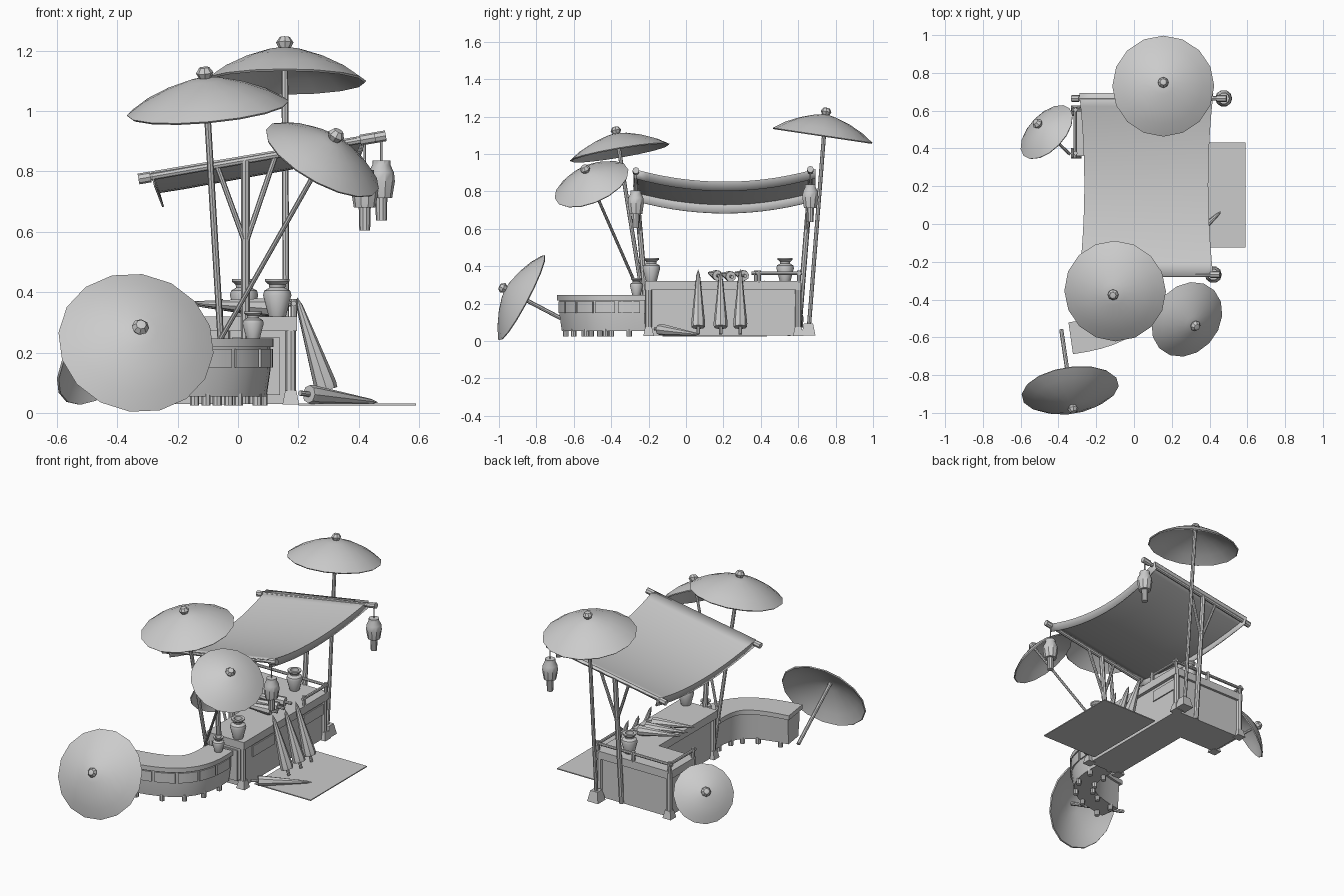
import bpy, bmesh, math
from mathutils import Vector as V

if "Cube" in bpy.data.objects:
    bpy.data.objects.remove(bpy.data.objects["Cube"])

mat = bpy.data.materials.new("plain grey")
mat.use_nodes = True
GREY = (0.6, 0.6, 0.6, 1)
mat.diffuse_color = GREY
mat.node_tree.nodes["Principled BSDF"].inputs["Base Color"].default_value = GREY


def finish(name, bm, smooth=True):
    bmesh.ops.recalc_face_normals(bm, faces=bm.faces)
    me = bpy.data.meshes.new(name)
    bm.to_mesh(me)
    bm.free()
    me.materials.append(mat)
    ob = bpy.data.objects.new(name, me)
    bpy.context.collection.objects.link(ob)
    if smooth:
        bpy.ops.object.select_all(action='DESELECT')
        ob.select_set(True)
        bpy.context.view_layer.objects.active = ob
        bpy.ops.object.shade_smooth_by_angle(angle=math.radians(35))
    return ob


def box(name, x, y, z, taper=1):
    bm = bmesh.new()
    bmesh.ops.create_cube(bm, size=1)
    for v in bm.verts:
        k = taper if v.co.z > 0 else 1
        v.co = V(((x[0] + x[1]) / 2 + v.co.x * (x[1] - x[0]) * k,
                  (y[0] + y[1]) / 2 + v.co.y * (y[1] - y[0]) * k,
                  z[0] if v.co.z < 0 else z[1]))
    return finish(name, bm, False)


def lathe(name, profile, origin, axis=(0, 0, 1), sides=12):
    """Revolve (radius, height) points about an axis; radius 0 closes the shape."""
    rot = V((0, 0, 1)).rotation_difference(V(axis).normalized())
    bm = bmesh.new()
    rings = []
    for r, h in profile:
        n = sides if r > 0 else 1
        rings.append([bm.verts.new(V(origin) + rot @ V((
            r * math.cos(math.tau * i / sides), r * math.sin(math.tau * i / sides), h)))
            for i in range(n)])
    for a, b in zip(rings, rings[1:]):
        for i in range(sides):
            j = (i + 1) % sides
            ring = [a[i % len(a)], a[j % len(a)], b[j % len(b)], b[i % len(b)]]
            bm.faces.new(list(dict.fromkeys(ring)))
    return finish(name, bm)


def rod(name, a, b, r, r2=None, sides=8):
    d = V(b) - V(a)
    return lathe(name, [(0, 0), (r, 0), (r2 or r, d.length), (0, d.length)], a, d, sides)


def parasol(name, rim, axis, radius, height, foot):
    """Open parasol: thin domed cover, round finial and a pole to the foot."""
    ax = V(axis).normalized()
    outer = [(radius, 0), (radius * .78, height * .36), (radius * .5, height * .68),
             (radius * .22, height * .9), (0, height)]
    inner = [(r * .98, h - .006) for r, h in outer[:-1]] + [(0, height - .006)]
    lathe(name + "_cover", inner[::-1] + outer, rim, ax, 16)
    lathe(name + "_finial", [(0, 0), (.018, 0), (.029, .022), (.017, .04), (0, .043)],
          V(rim) + ax * (height - .008), ax, 8)
    rod(name + "_pole", foot, V(rim) + ax * height * .95, .011 if radius > .25 else .008)


# Open parasols
parasol("back_parasol", (.155, .73, 1.10), (0, .15, 1), .27, .115, (.16, .655, .05))
parasol("tall_parasol", (-.10, -.355, 1.01), (-.09, -.17, 1), .27, .105, (-.045, -.2, .04))
parasol("tilted_parasol", (.28, -.505, .84), (.57, -.44, 1), .212, .085, (-.066, -.237, .23))
parasol("ground_parasol", (-.338, -.88, .232), (.13, -.87, .46), .26, .10, (-.385, -.56, .065))
parasol("small_parasol", (-.463, .487, .175), (-.616, .577, .535), .175, .065, (-.34, .37, .07))
box("parasol_base", (.125, .2), (.617, .692), (.03, .095), .65)

# Sagging cloth roof with short hanging hems on both long sides
bm = bmesh.new()
NU, NV = 8, 14
rows = []
for j in range(NV + 1):
    s = 2 * j / NV - 1
    bow, y = .027 * (1 - s * s), .207 + .485 * s
    x0, x1 = -.29 + bow, .42 - bow
    row = []
    for i in range(NU + 1):
        u = i / NU
        z = .80 + .12 * u - .068 * (1 - s * s)
        row.append(bm.verts.new((x0 + (x1 - x0) * u, y, z)))
    low, high = row[0].co, row[-1].co
    row.insert(0, bm.verts.new(low + V((.012, 0, -.05))))
    row.append(bm.verts.new(high + V((-.006, 0, -.05))))
    rows.append(row)
for a, b in zip(rows, rows[1:]):
    for i in range(len(a) - 1):
        bm.faces.new((a[i], a[i + 1], b[i + 1], b[i]))
cloth = finish("cloth_roof", bm)
solid = cloth.modifiers.new("thickness", 'SOLIDIFY')
solid.thickness = .006

# Roof frames: post, two braces and a sloping beam with end caps
BARREL = [(0, 0), (.018, 0), (.02, .075), (.036, .075), (.045, .13),
          (.042, .16), (.03, .185), (.03, .2), (0, .2)]
for side, y0, y1, end, drop in (("front", -.2, -.268, .45, .605), ("back", .6, .665, .485, .637)):
    slope = lambda x: .775 + .175 * (x + .33)
    rod(side + "_roof_beam", (-.30, y1, slope(-.30)), (end - .02, y1, slope(end - .02)), .012)
    for tag, a, b in (("low", -.33, -.29), ("high", end - .045, end + .005)):
        rod(f"{side}_beam_cap_{tag}", (a, y1, slope(a)), (b, y1, slope(b)), .018)
    rod(side + "_roof_post", (.025, y0, .03), (.025, y1, slope(.025)), .015)
    knee = V((.025, y0 + (y1 - y0) * .72, .56))
    for tag, x in (("right", -.07), ("left", .125)):
        rod(f"{side}_brace_{tag}", knee, (x, y1, slope(x)), .009)
    lx = end - .03 if side == "front" else end - .01
    lathe(side + "_lantern", BARREL, (lx, y1, drop), sides=10)
    rod(side + "_lantern_cord", (lx, y1, drop + .19), (lx, y1, slope(lx)), .004, sides=6)

# Corner counter: long run, back arm, worktops
box("counter_body", (-.045, .175), (-.2, .60), (.03, .275))
box("back_counter_body", (-.30, -.045), (.375, .60), (.03, .275))
box("counter_top", (-.065, .195), (-.22, .615), (.272, .32))
box("back_counter_top", (-.32, -.065), (.36, .615), (.272, .32))
for i, y in enumerate((-.11, .39)):
    box(f"counter_panel_{i}", (.174, .182), (y, y + .21), (.185, .252))
box("end_panel", (-.02, .14), (-.208, -.199), (.06, .25))
for i, (x, y) in enumerate(((.175, -.2), (.175, .6), (-.305, .6), (-.305, .375), (-.045, -.2))):
    rod(f"counter_post_{i}", (x, y, .03), (x, y, .31), .018)
    box(f"counter_foot_{i}", (x - .028, x + .028), (y - .028, y + .028), (.027, .075), .65)

# Guard rails around the back corner
RAIL = .362
for name, a, b in (("back_rail", (-.33, .605), (.2, .605)), ("left_rail", (.185, .37), (.185, .62)),
                   ("right_rail", (-.31, .35), (-.31, .62))):
    rod(name, (*a, RAIL), (*b, RAIL), .009)
for i, (x, y) in enumerate(((-.31, .605), (-.06, .605), (.185, .605), (.185, .39), (-.31, .375))):
    rod(f"rail_post_{i}", (x, y, .31), (x, y, .378), .011)


# Curved counter swept along a bend
def bend(t):
    p = [V((.03, -.22)), V((.05, -.47)), V((-.02, -.56)), V((-.335, -.605))]
    s = 1 - t
    pos = p[0] * s**3 + p[1] * 3 * s * s * t + p[2] * 3 * s * t * t + p[3] * t**3
    tan = (p[1] - p[0]) * s * s + (p[2] - p[1]) * 2 * s * t + (p[3] - p[2]) * t * t
    tan.normalize()
    return pos, V((-tan.y, tan.x))


def curved_band(name, section, t0=0, t1=1, n=12):
    bm = bmesh.new()
    rings = []
    for i in range(n + 1):
        pos, nor = bend(t0 + (t1 - t0) * i / n)
        rings.append([bm.verts.new((*(pos + nor * o), z)) for o, z in section])
    for a, b in zip(rings, rings[1:]):
        for i in range(len(a)):
            j = (i + 1) % len(a)
            bm.faces.new((a[i], a[j], b[j], b[i]))
    bm.faces.new(rings[0])
    bm.faces.new(rings[-1][::-1])
    return finish(name, bm)


curved_band("curved_top", [(-.085, .218), (.085, .218), (.085, .246), (-.085, .246)])
curved_band("curved_body", [(-.062, .055), (.062, .055), (.075, .145), (.075, .22), (-.072, .22)],
            .01, .985)
for i in range(5):
    t = .04 + i * .188
    curved_band(f"curved_panel_{i}", [(.07, .15), (.083, .15), (.083, .212), (.07, .212)],
                t, t + .165, 4)
for i in range(5):
    pos, nor = bend(.12 + i * .2)
    for tag, o in (("outer", .05), ("inner", -.05)):
        p = pos + nor * o
        rod(f"curved_leg_{tag}_{i}", (*p, .025), (*p, .065), .015)

# Vases
VASE = [(0, 0), (.026, 0), (.03, .01), (.047, .075), (.043, .09), (.026, .1),
        (.028, .11), (.04, .12), (.04, .128), (.024, .128), (.02, .1), (0, .1)]
for name, loc, k in (("front_vase", (.13, -.185, .315), 1), ("back_vase", (.02, .53, .315), 1),
                     ("small_vase", (.05, -.265, .24), .75)):
    lathe(name, [(r * k, h * k) for r, h in VASE], loc, sides=12)


# Closed parasols: leaning, lying on the worktop and on the mat
def closed_parasol(name, wide, tip, r):
    d = V(tip) - V(wide)
    n = d.length
    lathe(name, [(0, -.04), (.009, -.04), (.009, 0), (r, 0), (r * 1.05, .02), (r * .6, n * .55),
                 (r * .28, n * .9), (0, n)], wide, d, 8)


for i, y in enumerate((.065, .185, .29)):
    closed_parasol(f"leaning_parasol_{i}", (.295, y, .075), (.195, y, .385 - .01 * (i == 1)), .036)
closed_parasol("lying_parasol", (.235, -.14, .062), (.465, .07, .035), .03)
for i, (y, z) in enumerate(((.15, .35), (.22, .345), (.29, .35))):
    closed_parasol(f"worktop_parasol_{i}", (.11, y + .02, z), (-.15, y - .03, z + .015), .028)

# Ground mat
box("mat", (.2, .59), (-.125, .432), (.025, .031))
